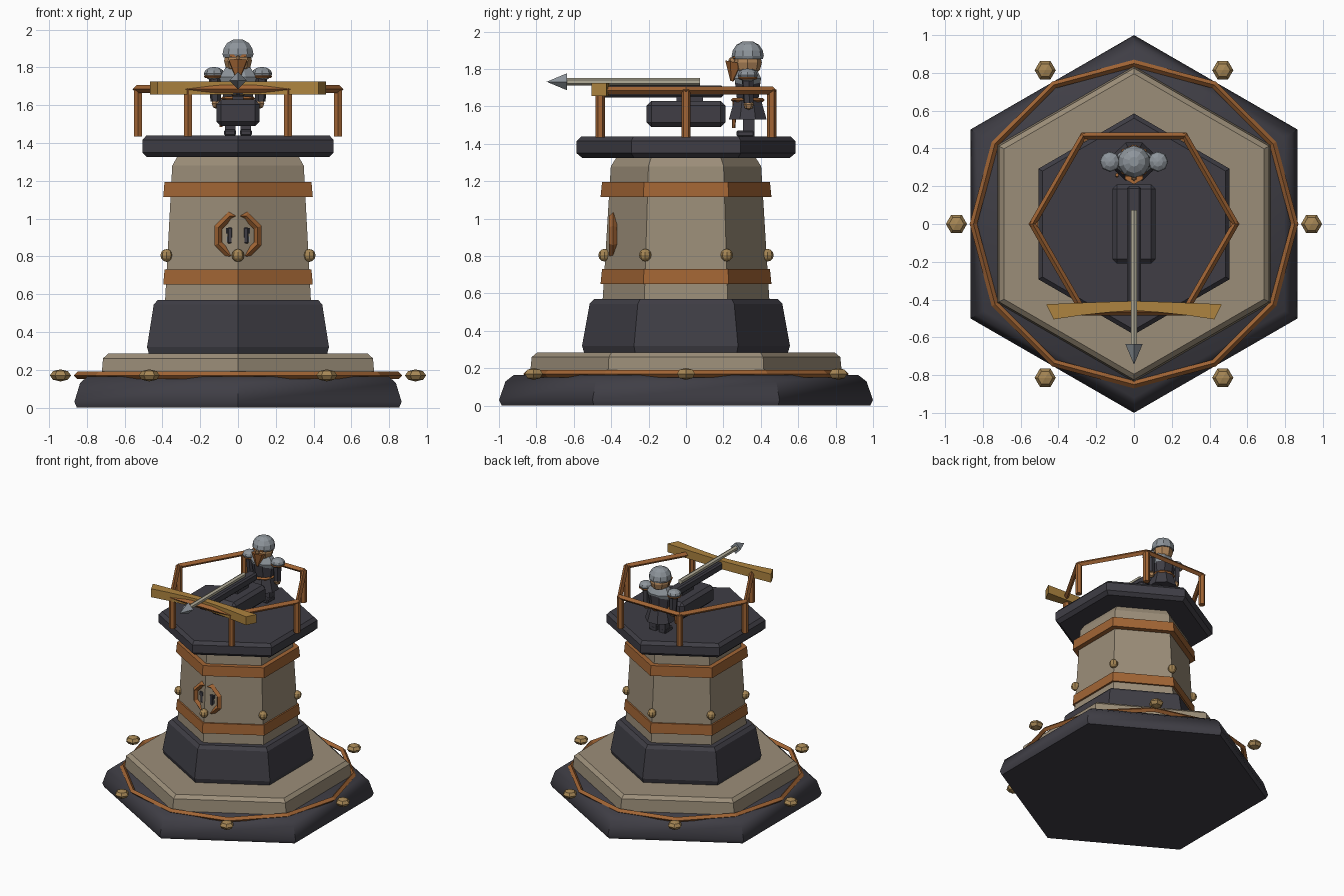
import bpy, bmesh, math
from mathutils import Matrix, Vector

cube = bpy.data.objects.get("Cube")
if cube:
    bpy.data.objects.remove(cube)


def material(name, r, g, b):
    m = bpy.data.materials.new(name)
    m.use_nodes = True
    m.diffuse_color = (r, g, b, 1)
    m.node_tree.nodes["Principled BSDF"].inputs["Base Color"].default_value = (r, g, b, 1)
    return m


DARK = material("dark slate", 0.05, 0.048, 0.06)
STONE = material("warm stone", 0.33, 0.27, 0.19)
COPPER = material("copper", 0.36, 0.13, 0.035)
BRASS = material("brass", 0.38, 0.24, 0.09)
WOOD = material("golden wood", 0.42, 0.23, 0.05)
STEEL = material("steel", 0.27, 0.30, 0.33)
BONE = material("pale ash wood", 0.45, 0.42, 0.32)
SKIN = material("tanned skin", 0.42, 0.23, 0.10)


def make(name, bm, mat):
    bmesh.ops.recalc_face_normals(bm, faces=bm.faces)
    mesh = bpy.data.meshes.new(name)
    bm.to_mesh(mesh)
    bm.free()
    mesh.materials.append(mat)
    obj = bpy.data.objects.new(name, mesh)
    bpy.context.collection.objects.link(obj)
    return obj


def loft(name, profile, mat, sides=6, at=(0, 0), squash=1, turn=math.pi / 2):
    """Stack of regular polygons given as (radius, height), closed at both ends."""
    bm = bmesh.new()
    rings = []
    for r, z in profile:
        angles = [turn + math.tau * i / sides for i in range(sides)]
        rings.append([bm.verts.new((at[0] + r * math.cos(a), at[1] + r * squash * math.sin(a), z))
                      for a in angles])
    for low, high in zip(rings, rings[1:]):
        for i in range(sides):
            j = (i + 1) % sides
            bm.faces.new((low[i], low[j], high[j], high[i]))
    bm.faces.new(rings[0])
    bm.faces.new(rings[-1])
    return make(name, bm, mat)


def box(name, center, size, mat, bevel=0.0):
    bm = bmesh.new()
    bmesh.ops.create_cube(bm, size=1, matrix=Matrix.Translation(center) @ Matrix.Diagonal((*size, 1)))
    if bevel:
        bmesh.ops.bevel(bm, geom=bm.edges[:], offset=bevel, segments=1, affect='EDGES')
    return make(name, bm, mat)


def ball(name, center, size, mat, u=8, v=6, turn=0.0):
    bm = bmesh.new()
    m = Matrix.Translation(center) @ Matrix.Diagonal((*size, 1)) @ Matrix.Rotation(turn, 4, 'Z')
    bmesh.ops.create_uvsphere(bm, u_segments=u, v_segments=v, radius=1, matrix=m)
    return make(name, bm, mat)


def cone(name, start, end, r1, r2, sides, mat):
    a, b = Vector(start), Vector(end)
    bm = bmesh.new()
    m = Matrix.Translation((a + b) / 2) @ (b - a).to_track_quat('Z', 'Y').to_matrix().to_4x4()
    bmesh.ops.create_cone(bm, cap_ends=True, segments=sides, radius1=r1, radius2=r2,
                          depth=(b - a).length, matrix=m)
    return make(name, bm, mat)


def ring(name, center, major, minor, sides, mat, rot=None, section=4):
    bm = bmesh.new()
    loops = []
    for i in range(sides):
        a = math.tau * i / sides
        loop = []
        for k in range(section):
            t = math.tau * k / section
            r = major + minor * math.cos(t)
            loop.append(bm.verts.new((r * math.cos(a), r * math.sin(a), minor * math.sin(t))))
        loops.append(loop)
    for i in range(sides):
        p, q = loops[i], loops[(i + 1) % sides]
        for k in range(section):
            n = (k + 1) % section
            bm.faces.new((p[k], q[k], q[n], p[n]))
    bm.transform(Matrix.Translation(center) @ (rot or Matrix()))
    return make(name, bm, mat)


def spots(radius, start=0.0):
    for i in range(6):
        a = start + i * math.pi / 3
        yield radius * math.cos(a), radius * math.sin(a)


# Stepped hexagonal base
base = loft("base_slab", [(0.985, 0), (1, 0.03), (0.965, 0.13), (0.92, 0.165)], DARK)
bpy.context.view_layer.objects.active = base
base.select_set(True)
bpy.ops.object.shade_smooth_by_angle(angle=math.radians(45))
base.select_set(False)
loft("base_step", [(0.835, 0.16), (0.825, 0.26), (0.795, 0.285)], STONE)
ring("base_copper_ring", (0, 0, 0.17), 0.85, 0.02, 12, COPPER)
for x, y in spots(0.94):
    ball("base_stud", (x, y, 0.17), (0.056, 0.056, 0.032), BRASS, 6, 4, math.pi / 6)

# Tower body with bands and studs
loft("plinth", [(0.545, 0.285), (0.556, 0.32), (0.515, 0.545), (0.49, 0.57)], DARK)
loft("tower_shaft", [(0.446, 0.56), (0.402, 1.28), (0.37, 1.33)], STONE)
for z in (0.65, 1.115):
    loft("copper_band", [(0.457, z), (0.449, z + 0.08)], COPPER)
for x, y in spots(0.436, math.pi / 6):
    ball("shaft_stud", (x, y, 0.805), (0.033, 0.033, 0.034), BRASS)

# Round emblem straddling the front corner
upright = Matrix.Rotation(math.pi / 2, 4, 'X') @ Matrix.Rotation(math.pi / 8, 4, 'Z')
ring("emblem_ring", (0, -0.39, 0.91), 0.113, 0.022, 8, COPPER, upright)
for s in (-1, 1):
    box("emblem_mark", (s * 0.042, -0.392, 0.91), (0.026, 0.03, 0.085), DARK, 0.005)
    box("emblem_mark_top", (s * 0.055, -0.386, 0.935), (0.016, 0.03, 0.03), DARK)
    box("emblem_inlay", (s * 0.057, -0.384, 0.89), (0.008, 0.02, 0.03), STEEL)

# Platform and railing
loft("platform", [(0.555, 1.325), (0.585, 1.35), (0.585, 1.415), (0.56, 1.44)], DARK)
ring("railing", (0, 0, 1.685), 0.537, 0.021, 6, COPPER)
for x, y in spots(0.53):
    loft("railing_post", [(0.025, 1.435), (0.025, 1.69)], COPPER, 6, (x, y))

# Mounted crossbow
box("crossbow_body", (0, 0, 1.56), (0.23, 0.42, 0.14), DARK, 0.025)
box("crossbow_rail", (0, -0.13, 1.68), (0.075, 0.66, 0.065), DARK, 0.012)
box("rail_support", (0, 0.02, 1.64), (0.06, 0.14, 0.06), DARK)
half = [(0, -0.458), (0.14, -0.468), (0.28, -0.483), (0.425, -0.505),
        (0.465, -0.425), (0.3, -0.418), (0.14, -0.412), (0, -0.408)]
outline = half + [(-x, y) for x, y in reversed(half[1:-1])]
bm = bmesh.new()
face = bm.faces.new([bm.verts.new((x, y, 1.657)) for x, y in outline])
top = bmesh.ops.extrude_face_region(bm, geom=[face])["geom"]
bmesh.ops.translate(bm, verts=[v for v in top if isinstance(v, bmesh.types.BMVert)], vec=(0, 0, 0.068))
make("crossbow_limbs", bm, WOOD)
cone("bolt_shaft", (0, 0.075, 1.732), (0, -0.64, 1.732), 0.019, 0.019, 6, BONE)
cone("bolt_head", (0, -0.635, 1.732), (0, -0.745, 1.732), 0.046, 0, 4, STEEL)

# Guard: body
C = (0, 0.33)
loft("guard_skirt", [(0.115, 1.53), (0.08, 1.64)], DARK, 8, C, 0.95, math.pi / 8)
loft("guard_torso", [(0.08, 1.62), (0.1, 1.74), (0.075, 1.79)], DARK, 8, C, 0.75, math.pi / 8)
loft("guard_breastplate", [(0.095, 1.71), (0.108, 1.75), (0.07, 1.8)], STEEL, 8, C, 0.72, math.pi / 8)
ring("guard_belt", (0, 0.33, 1.635), 0.08, 0.011, 8, COPPER)
for s in (-1, 1):
    box("guard_leg", (s * 0.042, 0.335, 1.5), (0.055, 0.06, 0.13), DARK)
    box("guard_boot", (s * 0.042, 0.318, 1.455), (0.062, 0.095, 0.035), DARK, 0.008)
    ball("guard_pauldron", (s * 0.127, 0.33, 1.767), (0.054, 0.054, 0.036), STEEL)
    ring("pauldron_trim", (s * 0.127, 0.33, 1.752), 0.046, 0.008, 8, COPPER)
    cone("guard_arm", (s * 0.122, 0.33, 1.75), (s * 0.118, 0.335, 1.62), 0.034, 0.028, 6, DARK)
    ball("guard_hand", (s * 0.117, 0.335, 1.61), (0.026, 0.028, 0.028), SKIN, 6, 4)
cone("guard_sidearm", (-0.09, 0.26, 1.63), (-0.09, 0.255, 1.485), 0.01, 0.01, 6, COPPER)

# Guard: head, beard and helmet
ball("guard_head", (0, 0.33, 1.835), (0.074, 0.076, 0.075), SKIN)
cone("guard_beard", (0, 0.265, 1.835), (0, 0.245, 1.735), 0.056, 0.008, 6, COPPER)
ball("guard_nose", (0, 0.248, 1.845), (0.014, 0.022, 0.02), SKIN, 6, 4)
for s in (-1, 1):
    box("guard_brow", (s * 0.028, 0.262, 1.862), (0.035, 0.02, 0.012), COPPER)
loft("guard_helmet", [(0.08, 1.853), (0.086, 1.87), (0.08, 1.9), (0.06, 1.93), (0.026, 1.948)],
     STEEL, 10, C)
